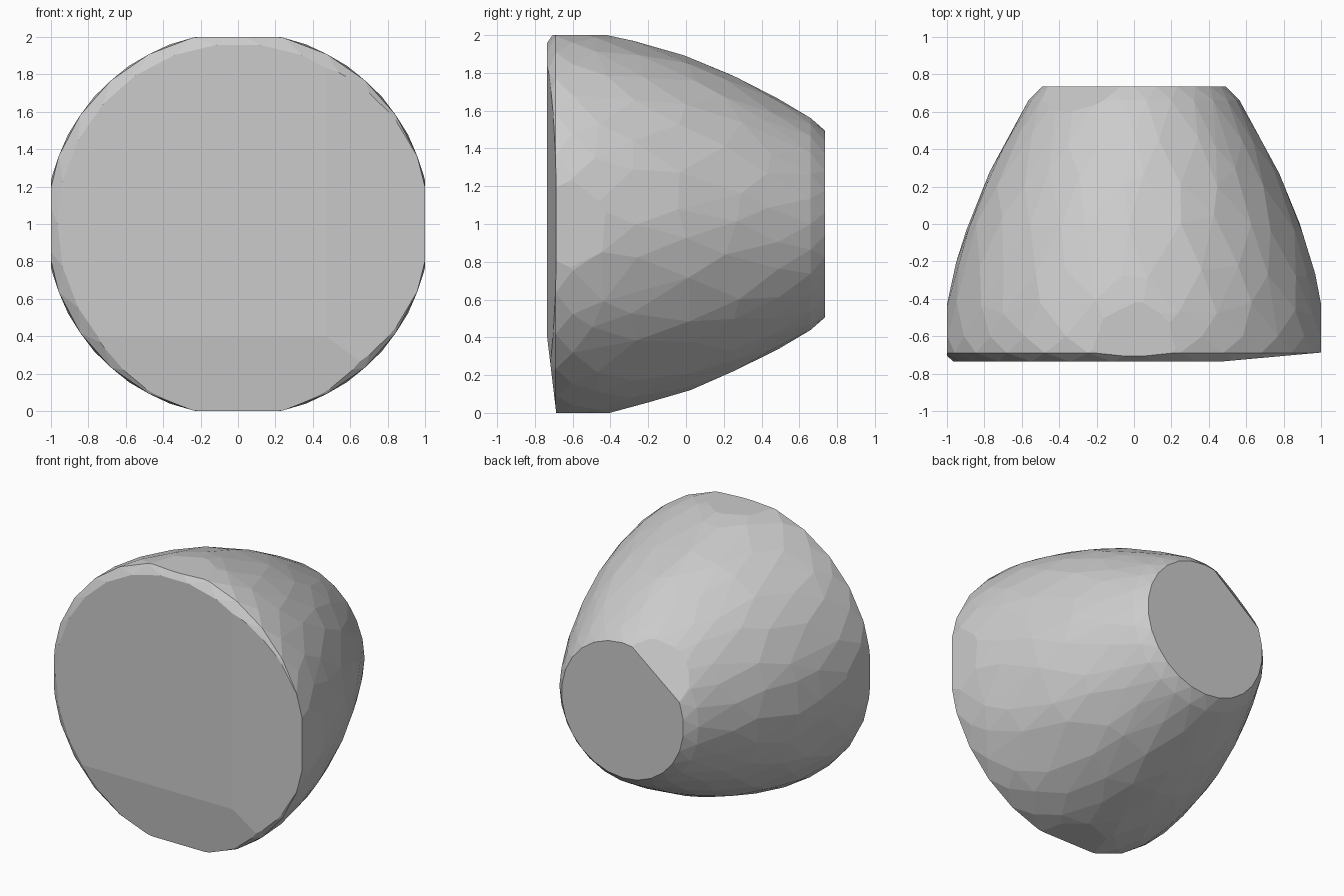
import bpy, bmesh, math, random
from mathutils import Vector

if "Cube" in bpy.data.objects:
    bpy.data.objects.remove(bpy.data.objects["Cube"])

random.seed(4)

# Radius profile along the y axis, widest at the front
PROFILE = [(-0.735, 0.965), (-0.69, 1.025), (-0.6, 1.027), (-0.45, 1.012), (-0.25, 0.965),
           (0.0, 0.89), (0.25, 0.787), (0.45, 0.685), (0.66, 0.565), (0.735, 0.495)]
SIDES = 26


def radius(y):
    for (y0, r0), (y1, r1) in zip(PROFILE, PROFILE[1:]):
        if y <= y1:
            return r0 + (r1 - r0) * (y - y0) / (y1 - y0)
    return PROFILE[-1][1]


def cut(bm, point, normal):
    """Slice off everything beyond a plane and close the hole."""
    bmesh.ops.bisect_plane(bm, geom=bm.verts[:] + bm.edges[:] + bm.faces[:], dist=1e-5,
                           plane_co=Vector(point), plane_no=Vector(normal), clear_outer=True)
    rim = [e for e in bm.edges if e.is_boundary]
    if rim:
        bmesh.ops.holes_fill(bm, edges=rim, sides=0)


# Irregular faceted body: convex hull of loosely scattered rings
bm = bmesh.new()
for i, (y, r) in enumerate(PROFILE):
    inner = 2 < i < len(PROFILE) - 2
    for k in range(SIDES):
        a = 2 * math.pi * (k + 0.5 * (i % 2)) / SIDES
        yy = y
        if inner:
            a += random.uniform(-0.06, 0.06)
            yy += random.uniform(-0.05, 0.05)
        rr = radius(yy)
        bm.verts.new((rr * math.cos(a), yy, 1 + rr * math.sin(a)))
hull = bmesh.ops.convex_hull(bm, input=bm.verts[:])
loose = [v for v in bm.verts if not v.link_faces]
bmesh.ops.delete(bm, geom=loose, context='VERTS')

# Flats on the four sides
for sx, sz in ((1, 0), (-1, 0), (0, 1), (0, -1)):
    cut(bm, (sx, 0, 1 + sz), (sx, 0, sz))

# Slight slants on the front face, towards the right and the bottom
cut(bm, (0.47, -0.735, 1), (0.09, -1, 0))
cut(bm, (0, -0.735, 0.4), (0, -1, -0.12))

# Chipped corner on the back cap
cut(bm, (-0.62 * 0.43, 0.735, 1 + 0.78 * 0.43), (-0.62 * 0.8, 1, 0.78 * 0.8))

bmesh.ops.dissolve_limit(bm, angle_limit=math.radians(2), verts=bm.verts[:], edges=bm.edges[:])
bmesh.ops.recalc_face_normals(bm, faces=bm.faces[:])
mesh = bpy.data.meshes.new("tapered_stone")
bm.to_mesh(mesh)
bm.free()
body = bpy.data.objects.new("tapered_stone", mesh)
bpy.context.collection.objects.link(body)
